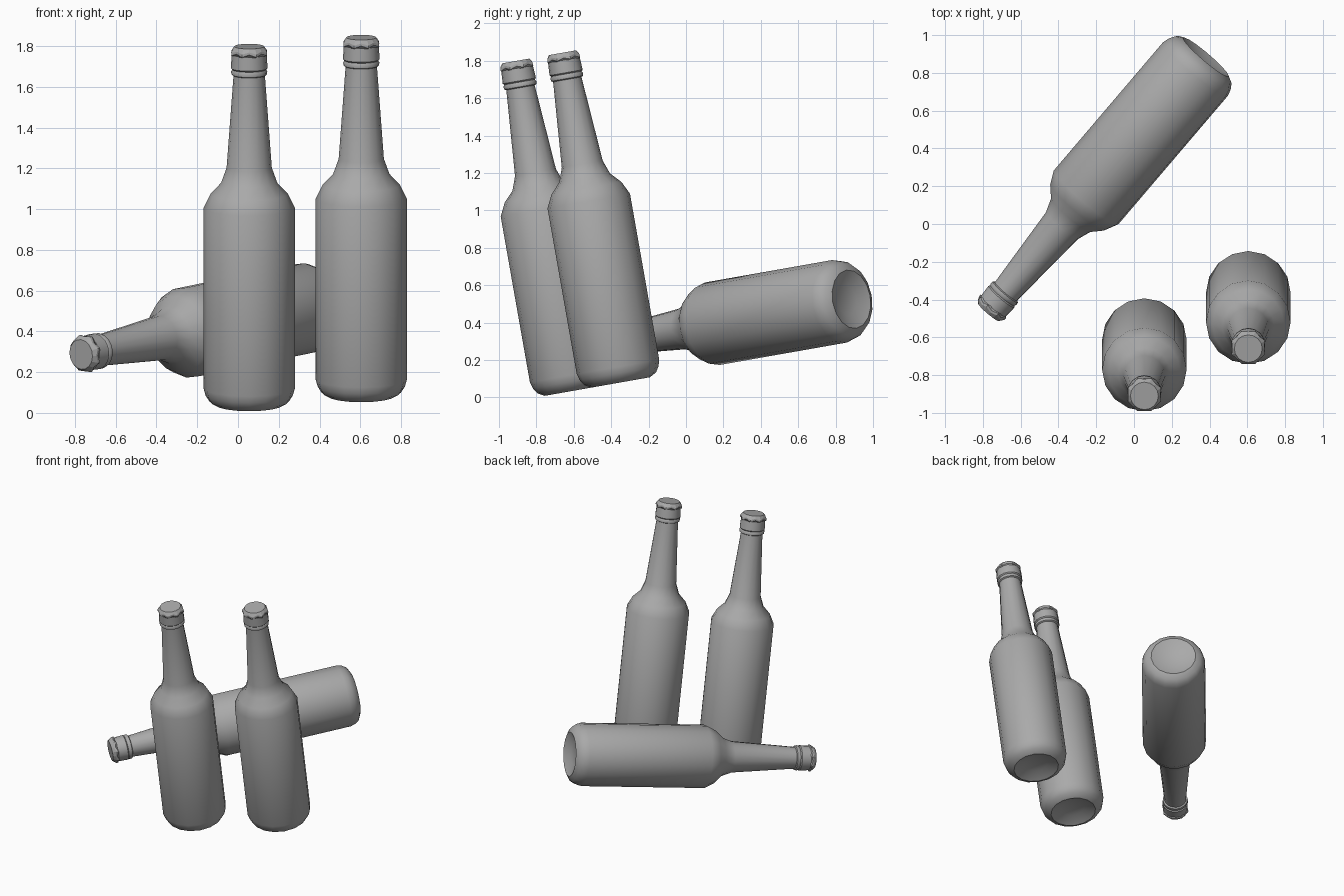
import bpy, bmesh, math
from mathutils import Matrix, Vector

cube = bpy.data.objects.get("Cube")
if cube:
    bpy.data.objects.remove(cube, do_unlink=True)

grey = bpy.data.materials.new("plain grey")
grey.use_nodes = True
grey.diffuse_color = (0.4, 0.4, 0.4, 1)
shader = next(n for n in grey.node_tree.nodes if n.type == "BSDF_PRINCIPLED")
shader.inputs["Base Color"].default_value = grey.diffuse_color

BODY_SIDES, CAP_SIDES = 16, 16
RADIUS = 0.224

# Bottle outline as (radius, height), from the hollow base to the mouth
PROFILE = [(0.08, 0.032), (0.158, 0), (0.195, 0.02), (0.214, 0.05),
           (RADIUS, 0.085), (RADIUS, 0.985), (0.19, 1.055), (0.138, 1.11),
           (0.111, 1.185), (0.077, 1.645), (0.087, 1.65), (0.089, 1.665),
           (0.083, 1.675), (0.09, 1.682), (0.086, 1.75)]


def ring(bm, sides, point):
    """One loop of vertices; point(i) gives radius and height."""
    verts = []
    for i in range(sides):
        r, h = point(i)
        a = math.tau * i / sides
        verts.append(bm.verts.new((r * math.cos(a), r * math.sin(a), h)))
    return verts


def loft(bm, rings):
    """Skin the loops and close both ends."""
    n = len(rings[0])
    for low, high in zip(rings, rings[1:]):
        for i in range(n):
            j = (i + 1) % n
            bm.faces.new((low[i], low[j], high[j], high[i]))
    bm.faces.new(list(reversed(rings[0])))
    bm.faces.new(rings[-1])


def make_object(name, bm, matrix, smooth):
    bmesh.ops.recalc_face_normals(bm, faces=bm.faces)
    mesh = bpy.data.meshes.new(name)
    bm.to_mesh(mesh)
    bm.free()
    mesh.materials.append(grey)
    obj = bpy.data.objects.new(name, mesh)
    bpy.context.collection.objects.link(obj)
    obj.matrix_world = matrix
    if smooth:
        bpy.ops.object.select_all(action="DESELECT")
        obj.select_set(True)
        bpy.context.view_layer.objects.active = obj
        bpy.ops.object.shade_smooth_by_angle(angle=math.radians(40))
    return obj


def make_bottle(name, matrix):
    # Turned glass body
    bm = bmesh.new()
    loft(bm, [ring(bm, BODY_SIDES, lambda i, p=p: p) for p in PROFILE])
    make_object(name + "_body", bm, matrix, True)

    # Crimped cap with a toothed skirt
    bm = bmesh.new()
    loft(bm, [
        ring(bm, CAP_SIDES, lambda i: (0.08, 1.745)),
        ring(bm, CAP_SIDES, lambda i: (0.096, 1.75) if i % 2 else (0.086, 1.762)),
        ring(bm, CAP_SIDES, lambda i: (0.094, 1.764) if i % 2 else (0.085, 1.774)),
        ring(bm, CAP_SIDES, lambda i: (0.074, 1.79)),
    ])
    make_object(name + "_cap", bm, matrix, False)


# The whole group leans forward on one tilted ground plane
ground = Matrix.Translation((0, -0.349, 0.08)) @ Matrix.Rotation(math.radians(10), 4, "X")
lying = Matrix.Rotation(math.radians(-40), 4, "Z") @ Matrix.Rotation(math.radians(90), 4, "X")

make_bottle("left_bottle", ground @ Matrix.Translation((0.605, 0, 0)))
make_bottle("middle_bottle", ground @ Matrix.Translation((0.055, -0.254, 0)))
make_bottle("lying_bottle", ground @ Matrix.Translation((0.38, 1.292, RADIUS)) @ lying)
